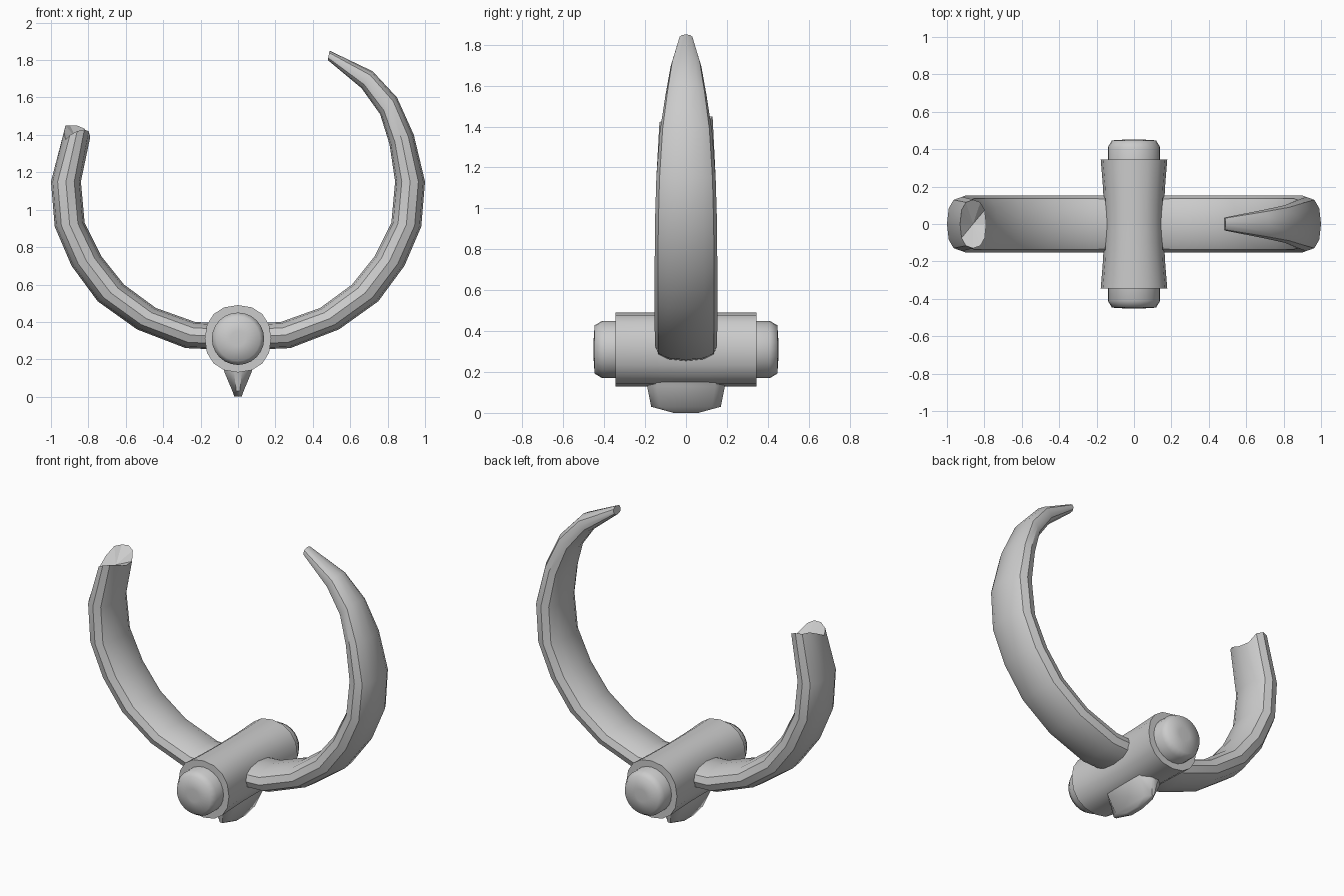
import bpy, bmesh, math

if "Cube" in bpy.data.objects:
    bpy.data.objects.remove(bpy.data.objects["Cube"])


def spow(v, p):
    return math.copysign(abs(v) ** p, v)


def loft(name, rings, angle):
    """Skin a list of equal-sized point rings, capping both ends."""
    bm = bmesh.new()
    loops = [[bm.verts.new(p) for p in ring] for ring in rings]
    n = len(loops[0])
    for a, b in zip(loops, loops[1:]):
        for i in range(n):
            j = (i + 1) % n
            bm.faces.new((a[i], a[j], b[j], b[i]))
    bm.faces.new(loops[0])
    bm.faces.new(loops[-1])
    bmesh.ops.recalc_face_normals(bm, faces=bm.faces)
    mesh = bpy.data.meshes.new(name)
    bm.to_mesh(mesh)
    bm.free()
    obj = bpy.data.objects.new(name, mesh)
    bpy.context.collection.objects.link(obj)
    bpy.ops.object.select_all(action='DESELECT')
    obj.select_set(True)
    bpy.context.view_layer.objects.active = obj
    bpy.ops.object.shade_smooth_by_angle(angle=math.radians(angle))
    return obj


def horn_ring(side, station, sides=12):
    xo, zo, xi, zi, w = station
    ring = []
    for k in range(sides):
        a = 2 * math.pi * k / sides
        t = 0.5 + 0.5 * spow(math.cos(a), 0.85)
        ring.append((side * (xi + (xo - xi) * t),
                     w * spow(math.sin(a), 0.8), zi + (zo - zi) * t))
    return ring


# Horn stations: outer x, outer z, inner x, inner z, half depth
STATIONS = [
    (0.05, 0.25, 0.05, 0.39, 0.15),
    (0.28, 0.26, 0.23, 0.40, 0.152),
    (0.54, 0.36, 0.44, 0.475, 0.153),
    (0.75, 0.51, 0.61, 0.60, 0.153),
    (0.89, 0.70, 0.73, 0.75, 0.153),
    (0.98, 0.91, 0.82, 0.93, 0.152),
    (1.00, 1.15, 0.84, 1.15, 0.145),
    (0.94, 1.40, 0.81, 1.35, 0.128),
    (0.85, 1.60, 0.76, 1.51, 0.10),
    (0.72, 1.74, 0.66, 1.65, 0.075),
    (0.49, 1.85, 0.48, 1.80, 0.035),
]
loft("whole_horn", [horn_ring(1, s) for s in STATIONS], 35)

# Broken horn: stops early, with a diagonal groove across the stump
left = [horn_ring(-1, s) for s in STATIONS[:7]]
stump = horn_ring(-1, (0.93, 1.41, 0.79, 1.41, 0.13))


def break_z(x, y):
    d = y + 0.01 - 0.85 * (x + 0.86)
    return min(1.45, 1.375 + max(0, abs(d) - 0.02) * (0.8 if d > 0 else 0.45))


left.append([(x, y, break_z(x, y)) for x, y, z in stump])
broken = loft("broken_horn", left, 35)
bm = bmesh.new()
bm.from_mesh(broken.data)
end = [f for f in bm.faces if len(f.verts) > 4 and f.calc_center_median().z > 1]
poked = bmesh.ops.poke(bm, faces=end)
for v in poked["verts"]:
    v.co.z = 1.375
for f in poked["faces"]:
    f.smooth = False
bm.to_mesh(broken.data)
bm.free()

# Central barrel, pinched sideways at the waist
barrel = []
for y in (-0.345, -0.2, -0.1, 0, 0.1, 0.2, 0.345):
    rx = 0.16 + 0.018 * (y / 0.345) ** 2
    barrel.append([(rx * spow(math.cos(k * math.pi / 8), 0.9), y,
                    0.31 + 0.18 * spow(math.sin(k * math.pi / 8), 0.9))
                   for k in range(16)])
loft("barrel", barrel, 40)

# Rounded plugs on both barrel ends
for side, label in ((-1, "front"), (1, "back")):
    rings = [[(r * math.cos(k * math.pi / 12), side * y,
               0.31 + r * math.sin(k * math.pi / 12)) for k in range(24)]
             for r, y in ((0.14, 0.3), (0.14, 0.41), (0.118, 0.447), (0.04, 0.452))]
    loft(label + "_plug", rings, 80)

# Keel under the barrel
keel = []
for z, hx, hy in ((0.24, 0.11, 0.20), (0.13, 0.072, 0.19),
                  (0.03, 0.03, 0.17), (0.0, 0.02, 0.06)):
    keel.append([(sx * hx, sy * hy, z + dz) for sx, sy, dz in (
        (-1, -0.75, 0), (-0.3, -1, 0), (0.3, -1, 0), (1, -0.75, 0),
        (1, 0.75, 0), (0.3, 1, 0), (-0.3, 1, 0), (-1, 0.75, 0))])
loft("keel", keel, 50)
